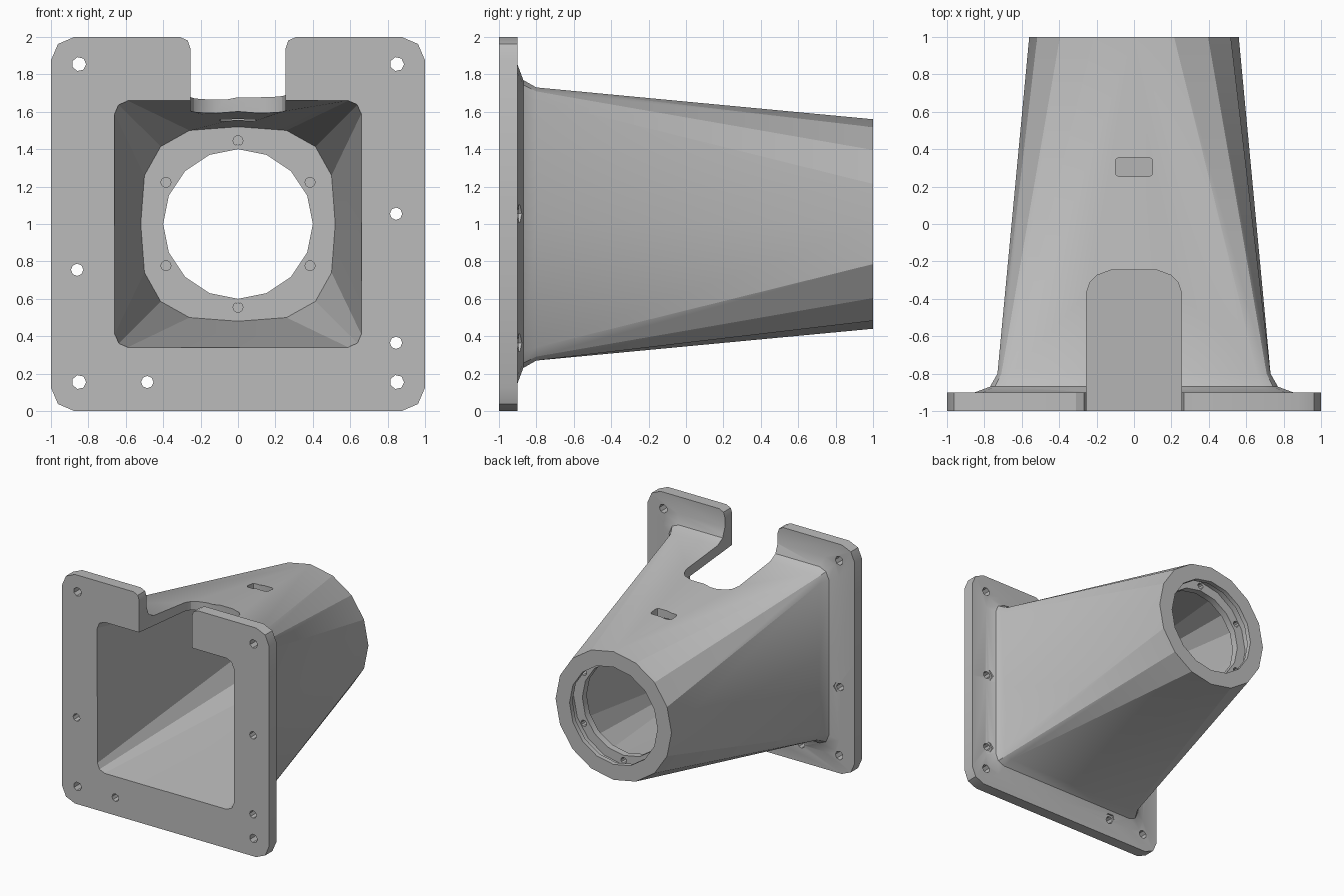
import bpy, bmesh, math
from mathutils import Vector

cube = bpy.data.objects.get("Cube")
if cube:
    bpy.data.objects.remove(cube, do_unlink=True)

grey = bpy.data.materials.new("plain grey")
grey.use_nodes = True
colour = (0.5, 0.5, 0.5, 1)
grey.diffuse_color = colour
grey.node_tree.nodes["Principled BSDF"].inputs["Base Color"].default_value = colour

SIDES = 16
MID = Vector((0, 0, 1))


def square(y, h, c):
    """Square ring around the duct axis with corners rounded by c."""
    quarter = [(h, 0), (h, h - c), (h - 0.3 * c, h - 0.3 * c), (h - c, h)]
    ring = []
    for _ in range(4):
        ring += [Vector((x, y, z)) + MID for x, z in quarter]
        quarter = [(-z, x) for x, z in quarter]
    return ring


def circle(y, r, cx=0, cz=1, n=SIDES):
    return [Vector((cx + r * math.cos(math.tau * i / n), y,
                    cz + r * math.sin(math.tau * i / n))) for i in range(n)]


def loft(name, rings):
    """Closed solid through a series of rings."""
    bm = bmesh.new()
    loops = [[bm.verts.new(p) for p in ring] for ring in rings]
    for a, b in zip(loops, loops[1:]):
        for i in range(len(a)):
            j = (i + 1) % len(a)
            bm.faces.new((a[i], a[j], b[j], b[i]))
    bm.faces.new(loops[0])
    bm.faces.new(loops[-1])
    bmesh.ops.recalc_face_normals(bm, faces=bm.faces)
    mesh = bpy.data.meshes.new(name)
    bm.to_mesh(mesh)
    bm.free()
    mesh.materials.append(grey)
    obj = bpy.data.objects.new(name, mesh)
    bpy.context.collection.objects.link(obj)
    return obj


def mirrored(half):
    """Complete a half outline across x = 0."""
    return half + [(-x, v) for x, v in reversed(half)]


def cut(body, cutter):
    cutter.hide_render = True
    mod = body.modifiers.new("cut", 'BOOLEAN')
    mod.operation = 'DIFFERENCE'
    mod.solver = 'EXACT'
    mod.object = cutter
    bpy.context.view_layer.objects.active = body
    bpy.ops.object.modifier_apply(modifier=mod.name)
    bpy.data.objects.remove(cutter, do_unlink=True)


# Mounting flange, fillet and tapering square-to-round duct
body = loft("flanged_duct", [
    square(-1, 1, 0.125), square(-0.9, 1, 0.125),
    square(-0.9, 0.85, 0.14), square(-0.87, 0.77, 0.09),
    square(-0.8, 0.73, 0.07), circle(1, 0.56)])

# Inside cavity, with a ledge, groove and lip at the round end
inner_end = [p.lerp(q, 0.5) for p, q in
             zip(circle(0.8, 0.52), square(0.8, 0.52, 0.2))]
cut(body, loft("cavity", [
    square(-1.1, 0.668, 0.06), inner_end,
    circle(0.8, 0.4), circle(0.86, 0.4),
    circle(0.86, 0.485), circle(0.96, 0.485),
    circle(0.96, 0.425), circle(1.1, 0.425)]))

# Round-ended notch in the upper wall
W = 0.255
outline = mirrored([(W, -1.1), (W, -0.37), (0.235, -0.31), (0.2, -0.275), (0.12, -0.245)])
cut(body, loft("notch", [[Vector((x, y, z)) for x, y in outline] for z in (1.3, 2.2)]))

# Softened upper corners of the notch through the flange
outline = mirrored([(W, 1.8), (W, 1.94), (0.268, 1.98), (0.31, 2.0), (0.31, 2.1)])
cut(body, loft("notch_corners", [[Vector((x, y, z)) for x, z in outline] for y in (-1.1, -0.8)]))

# Small rounded slot in the upper wall
outline = mirrored([(0.08, 0.255), (0.094, 0.261), (0.1, 0.275),
                    (0.1, 0.335), (0.094, 0.349), (0.08, 0.355)])
cut(body, loft("slot", [[Vector((x, y, z)) for x, y in outline] for z in (1.3, 1.9)]))

# Corner bolt holes
for x in (-0.85, 0.85):
    for z in (0.155, 1.855):
        cut(body, loft("bolt_hole", [circle(y, 0.038, x, z, 7) for y in (-1.1, -0.7)]))

# Smaller fixing holes, with clearance pockets in the fillet
for x, z in ((0.845, 1.055), (0.845, 0.365), (-0.86, 0.755), (-0.485, 0.155)):
    cut(body, loft("fixing_hole", [circle(y, 0.033, x, z, 8) for y in (-1.1, -0.7)]))
    cut(body, loft("pocket", [circle(y, 0.055, x, z, 6) for y in (-0.895, -0.7)]))

# Screw holes in the ledge
for i in range(6):
    a = math.radians(30 + 60 * i)
    x, z = 0.445 * math.cos(a), 1 + 0.445 * math.sin(a)
    cut(body, loft("screw_hole", [circle(y, 0.027, x, z, 10) for y in (0.75, 0.9)]))

bpy.ops.object.select_all(action='DESELECT')
body.select_set(True)
bpy.context.view_layer.objects.active = body
bpy.ops.object.shade_smooth_by_angle(angle=math.radians(25))
